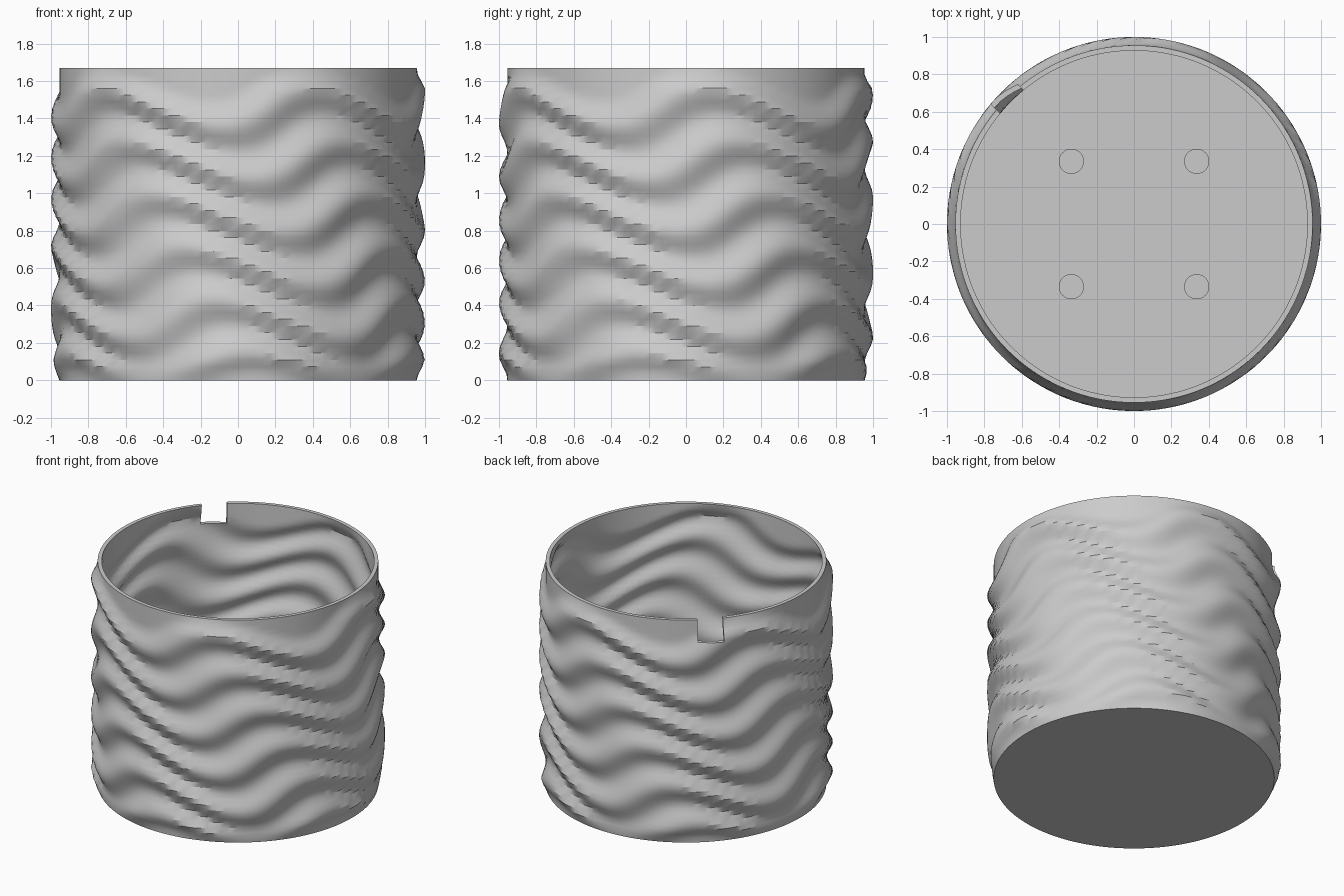
import bpy, bmesh
from math import sin, cos, pi, radians
from mathutils import Matrix

HEIGHT, RADIUS, WALL, FLOOR = 1.67, 0.955, 0.028, 0.05
SEGS, RINGS = 144, 47

cube = bpy.data.objects.get("Cube")
if cube:
    bpy.data.objects.remove(cube, do_unlink=True)

grey = bpy.data.materials.new("light grey")
grey.use_nodes = True
colour = (0.6, 0.6, 0.6, 1)
grey.diffuse_color = colour
grey.node_tree.nodes["Principled BSDF"].inputs["Base Color"].default_value = colour


def add_object(name, bm):
    bmesh.ops.recalc_face_normals(bm, faces=bm.faces)
    mesh = bpy.data.meshes.new(name)
    bm.to_mesh(mesh)
    bm.free()
    mesh.materials.append(grey)
    obj = bpy.data.objects.new(name, mesh)
    bpy.context.collection.objects.link(obj)
    return obj


def ripple(t, z):
    """Twisting zigzag ridges, fading to a plain circle at both ends."""
    twist = radians(80 - 36 * z)
    row = (z - 0.05 - 0.1 * cos(5 * (t - twist))) / 0.282
    if row > 5.5:
        return 0
    fade = max(0, min(1, z / 0.1, (HEIGHT - z) / 0.1))
    return 0.0225 * (1 + cos(2 * pi * row)) * fade


def ring(bm, z, inset):
    verts = []
    for i in range(SEGS):
        t = 2 * pi * i / SEGS
        r = RADIUS - inset + ripple(t, z)
        verts.append(bm.verts.new((r * sin(t), -r * cos(t), z)))
    return verts


# Rippled shell: up the outside, over the rim, down the inside to the floor
bm = bmesh.new()
heights = [HEIGHT * i / (RINGS - 1) for i in range(RINGS)]
rings = [ring(bm, z, 0) for z in heights]
rings += [ring(bm, z, WALL) for z in reversed(heights) if z > FLOOR + 0.01]
rings.append(ring(bm, FLOOR, WALL))
for low, high in zip(rings, rings[1:]):
    for i in range(SEGS):
        j = (i + 1) % SEGS
        bm.faces.new((low[i], low[j], high[j]))
        bm.faces.new((low[i], high[j], high[i]))
bm.faces.new(rings[0])
bm.faces.new(rings[-1])
pot = add_object("rippled_pot", bm)

# Cable notch in the back rim
bm = bmesh.new()
bmesh.ops.create_cube(bm, size=1, matrix=Matrix.Rotation(radians(135), 4, 'Z')
                      @ Matrix.Translation((0.95, 0, HEIGHT))
                      @ Matrix.Diagonal((0.3, 0.175, 0.32, 1)))
cutter = add_object("notch_cutter", bm)
cutter.hide_render = True
cut = pot.modifiers.new("notch", 'BOOLEAN')
cut.operation, cut.object, cut.solver = 'DIFFERENCE', cutter, 'EXACT'
bpy.context.view_layer.objects.active = pot
bpy.ops.object.modifier_apply(modifier=cut.name)
bpy.data.objects.remove(cutter, do_unlink=True)

# Four low round pegs on the floor
pegs = []
for x in (-0.335, 0.335):
    for y in (-0.335, 0.335):
        bm = bmesh.new()
        bmesh.ops.create_cone(bm, cap_ends=True, segments=48, radius1=0.067,
                              radius2=0.067, depth=0.1,
                              matrix=Matrix.Translation((x, y, FLOOR + 0.04)))
        side = ("back" if y > 0 else "front") + ("_left" if x > 0 else "_right")
        pegs.append(add_object("floor_peg_" + side, bm))

# Smooth shading with sharp rims
bpy.ops.object.select_all(action='DESELECT')
for obj in [pot] + pegs:
    obj.select_set(True)
bpy.ops.object.shade_smooth_by_angle(angle=radians(30))
